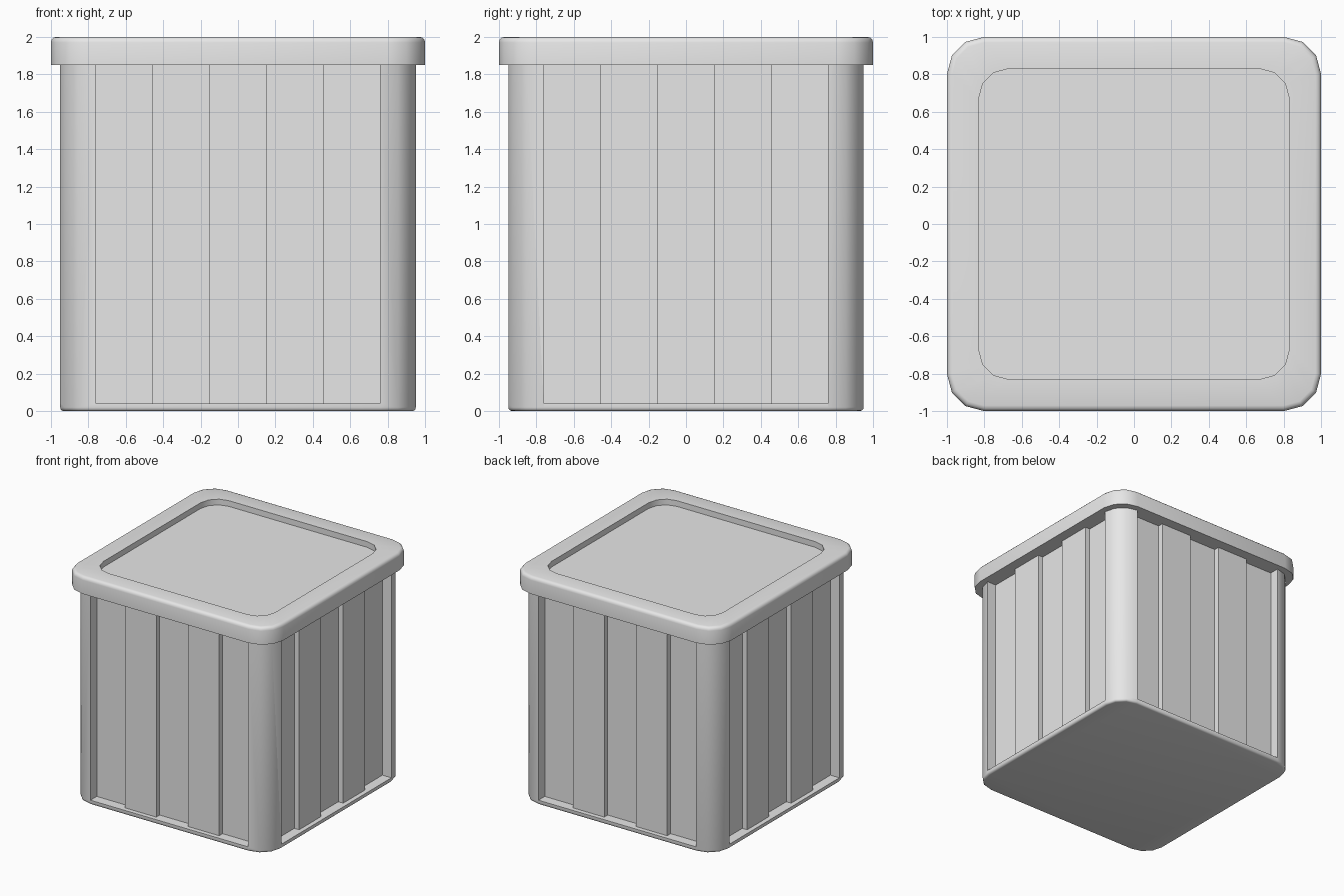
import bpy, bmesh
from math import sin, cos, pi, radians
from mathutils import Matrix

cube = bpy.data.objects.get("Cube")
if cube:
    bpy.data.objects.remove(cube, do_unlink=True)

grey = bpy.data.materials.new("plain_grey")
grey.use_nodes = True
colour = (0.8, 0.8, 0.8, 1)
grey.diffuse_color = colour
next(n for n in grey.node_tree.nodes
     if n.type == 'BSDF_PRINCIPLED').inputs["Base Color"].default_value = colour

SEG = 3  # facets per rounded corner


def rounded_square(half, radius, z):
    """Points of a square with rounded corners, counter-clockwise."""
    pts = []
    c = half - radius
    for q, (sx, sy) in enumerate([(1, 1), (-1, 1), (-1, -1), (1, -1)]):
        for i in range(SEG + 1):
            a = (q + i / SEG) * pi / 2
            pts.append((sx * c + radius * cos(a), sy * c + radius * sin(a), z))
    return pts


def loft(bm, rings):
    """Join rings of points into a closed solid."""
    loops = [[bm.verts.new(p) for p in ring] for ring in rings]
    n = len(loops[0])
    for low, high in zip(loops, loops[1:]):
        for i in range(n):
            j = (i + 1) % n
            bm.faces.new((low[i], low[j], high[j], high[i]))
    bm.faces.new(loops[0][::-1])
    bm.faces.new(loops[-1])


def make_object(name, bm):
    bmesh.ops.recalc_face_normals(bm, faces=bm.faces[:])
    mesh = bpy.data.meshes.new(name)
    bm.to_mesh(mesh)
    bm.free()
    mesh.materials.append(grey)
    ob = bpy.data.objects.new(name, mesh)
    bpy.context.collection.objects.link(ob)
    return ob


def activate(ob):
    bpy.ops.object.select_all(action='DESELECT')
    ob.select_set(True)
    bpy.context.view_layer.objects.active = ob


def smooth(ob):
    activate(ob)
    bpy.ops.object.shade_smooth_by_angle(angle=radians(40))


# Body: rounded box with a softened bottom edge
HALF, CORNER, SOFT = 0.95, 0.19, 0.02
rings = []
for i in range(SEG + 1):
    a = i / SEG * pi / 2
    inset = SOFT * (1 - sin(a))
    rings.append(rounded_square(HALF - inset, CORNER - inset, SOFT * (1 - cos(a))))
rings.append(rounded_square(HALF, CORNER, 1.87))
bm = bmesh.new()
loft(bm, rings)
body = make_object("body", bm)

# Stepped recess with five planks on each side, alternating in depth
PANEL, DEEP, SHALLOW = 0.76, 0.087, 0.04
plank = 2 * PANEL / 5
profile = [(PANEL, -1.1), (-PANEL, -1.1)]
for i in range(5):
    y = -HALF + (SHALLOW if i % 2 else DEEP)
    x = -PANEL + i * plank
    profile += [(x, y), (x + plank, y)]
bm = bmesh.new()
for k in range(4):
    turn = Matrix.Rotation(k * pi / 2, 3, 'Z')
    loft(bm, [[turn @ Matrix.Identity(3) @ bm_pt for bm_pt in
               [Matrix.Translation((x, y, z)).to_translation() for x, y in profile]]
              for z in (0.04, 1.9)])
cutter = make_object("recess_cutter", bm)
cutter.hide_render = True

cut = body.modifiers.new("recesses", 'BOOLEAN')
cut.operation = 'DIFFERENCE'
cut.solver = 'EXACT'
cut.object = cutter
activate(body)
bpy.ops.object.modifier_apply(modifier=cut.name)
bpy.data.objects.remove(cutter, do_unlink=True)
smooth(body)

# Lid: overhanging slab with a rounded top edge and a sunken centre
LID, LID_CORNER, ROUND = 1.0, 0.2, 0.03
rings = [rounded_square(LID, LID_CORNER, 1.85)]
for i in range(SEG + 1):
    a = i / SEG * pi / 2
    inset = ROUND * (1 - cos(a))
    rings.append(rounded_square(LID - inset, LID_CORNER - inset,
                                2 - ROUND * (1 - sin(a))))
rings += [rounded_square(0.83, 0.16, z) for z in (2.0, 1.95)]
bm = bmesh.new()
loft(bm, rings)
smooth(make_object("lid", bm))
